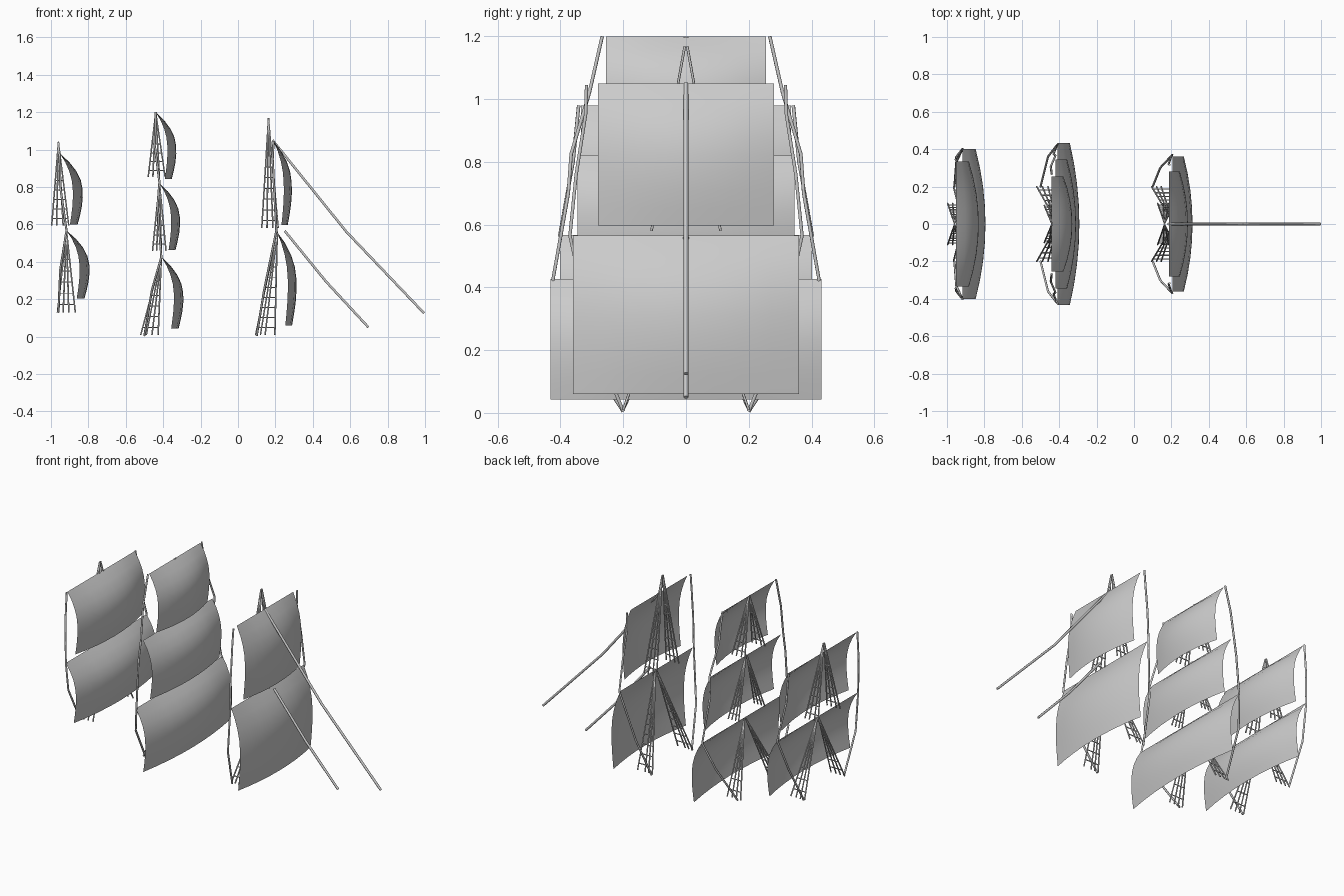
import bpy

if "Cube" in bpy.data.objects:
    bpy.data.objects.remove(bpy.data.objects["Cube"])

# billow of a sail from its yard (top) to its foot (bottom)
BILLOW = [0, .42, .72, .91, .99, 1.0, .96, .88, .78]


def sail(name, x, half, z0, z1, depth):
    """Square sail: straight along the yard, bellied forward in the middle."""
    cols, rows = 8, len(BILLOW) - 1
    verts, faces = [], []
    for r, b in enumerate(BILLOW):
        z = z1 + (z0 - z1) * r / rows
        for c in range(cols + 1):
            u = 2 * c / cols - 1
            verts.append((x + b * depth * (1 - .43 * u * u), u * half, z))
    w = cols + 1
    for r in range(rows):
        for c in range(cols):
            a = r * w + c
            faces.append((a, a + w, a + w + 1, a + 1))
    mesh = bpy.data.meshes.new(name)
    mesh.from_pydata(verts, [], faces)
    mesh.shade_smooth()
    bpy.context.collection.objects.link(bpy.data.objects.new(name, mesh))


def ropes(name, lines, radius):
    """Thin six-sided ropes along polylines, joined in one mesh."""
    cu = bpy.data.curves.new(name, 'CURVE')
    cu.dimensions = '3D'
    cu.bevel_depth = radius
    cu.bevel_resolution = 1
    cu.use_fill_caps = True
    for pts in lines:
        sp = cu.splines.new('POLY')
        sp.points.add(len(pts) - 1)
        for p, co in zip(sp.points, pts):
            p.co = (*co, 1)
    ob = bpy.data.objects.new(name, cu)
    bpy.context.collection.objects.link(ob)
    bpy.ops.object.select_all(action='DESELECT')
    bpy.context.view_layer.objects.active = ob
    ob.select_set(True)
    bpy.ops.object.convert(target='MESH')


def shrouds(name, apex, feet, y, z):
    """Fan of shrouds with ladder rungs, on both sides of the mast."""
    ax, az = apex
    fan, rungs = [], []
    for s in (-1, 1):
        top = (ax, s * .004, az - .004)
        fan += [[top, (fx, s * y, z)] for fx in feet]
        n = max(5, round((az - z) * .68 / .055))
        for i in range(1, n + 1):
            t = .68 * (i - .3) / n
            rungs.append([(fx + (ax - fx) * t, s * y * (1 - t), z + (az - z) * t)
                          for fx in feet])
    ropes(name + "_shrouds", fan, .0042)
    ropes(name + "_ratlines", rungs, .003)


def braces(name, pts):
    """Rope chain from yard end to yard end, mirrored to both sides."""
    ropes(name, [[(x, s * y, z) for x, y, z in pts] for s in (-1, 1)], .006)


# sails: yard x, half width, foot z, yard z, depth
sail("fore_lower_sail", .205, .36, .06, .565, .108)
sail("fore_upper_sail", .188, .28, .597, 1.05, .100)
sail("main_lower_sail", -.41, .432, .042, .427, .118)
sail("main_middle_sail", -.42, .345, .463, .82, .110)
sail("main_top_sail", -.44, .255, .843, 1.2, .110)
sail("mizzen_lower_sail", -.917, .402, .203, .567, .123)
sail("mizzen_upper_sail", -.953, .335, .6, .98, .123)

# shrouds and ratlines: apex (x, z), feet x, foot y, foot z
shrouds("fore_lower", (.21, .565), (.094, .12, .145, .197), .2, .01)
shrouds("fore_upper", (.163, 1.172), (.127, .155, .187, .215), .11, .58)
shrouds("main_lower", (-.41, .427), (-.52, -.49, -.46, -.427), .2, .01)
shrouds("main_middle", (-.42, .825), (-.457, -.435, -.41, -.385), .13, .46)
shrouds("main_top", (-.44, 1.203), (-.48, -.455, -.42, -.39), .1, .855)
shrouds("mizzen_lower", (-.917, .57), (-.965, -.935, -.905, -.87), .2, .13)
shrouds("mizzen_upper", (-.96, 1.045), (-.996, -.97, -.935, -.905), .11, .595)

# braces running down the yard ends to the rail
braces("fore_braces", [(.19, .317, 1.045), (.185, .32, .95), (.195, .35, .76),
                       (.205, .37, .565), (.14, .3, .25), (.1, .2, .005)])
braces("main_braces", [(-.44, .267, 1.2), (-.445, .308, 1.02), (-.42, .366, .825),
                       (-.43, .375, .70), (-.41, .424, .425),
                       (-.46, .36, .25), (-.5, .2, .005)])
braces("mizzen_braces", [(-.953, .342, .98), (-.95, .36, .8), (-.917, .402, .567),
                         (-.95, .33, .36), (-.96, .2, .13)])

# fore stays on the centre line
ropes("upper_fore_stay", [[(.185, 0, 1.05), (.58, 0, .56), (.995, 0, .125)]], .0075)
ropes("lower_fore_stay", [[(.25, 0, .565), (.47, 0, .295), (.697, 0, .05)]], .0075)
